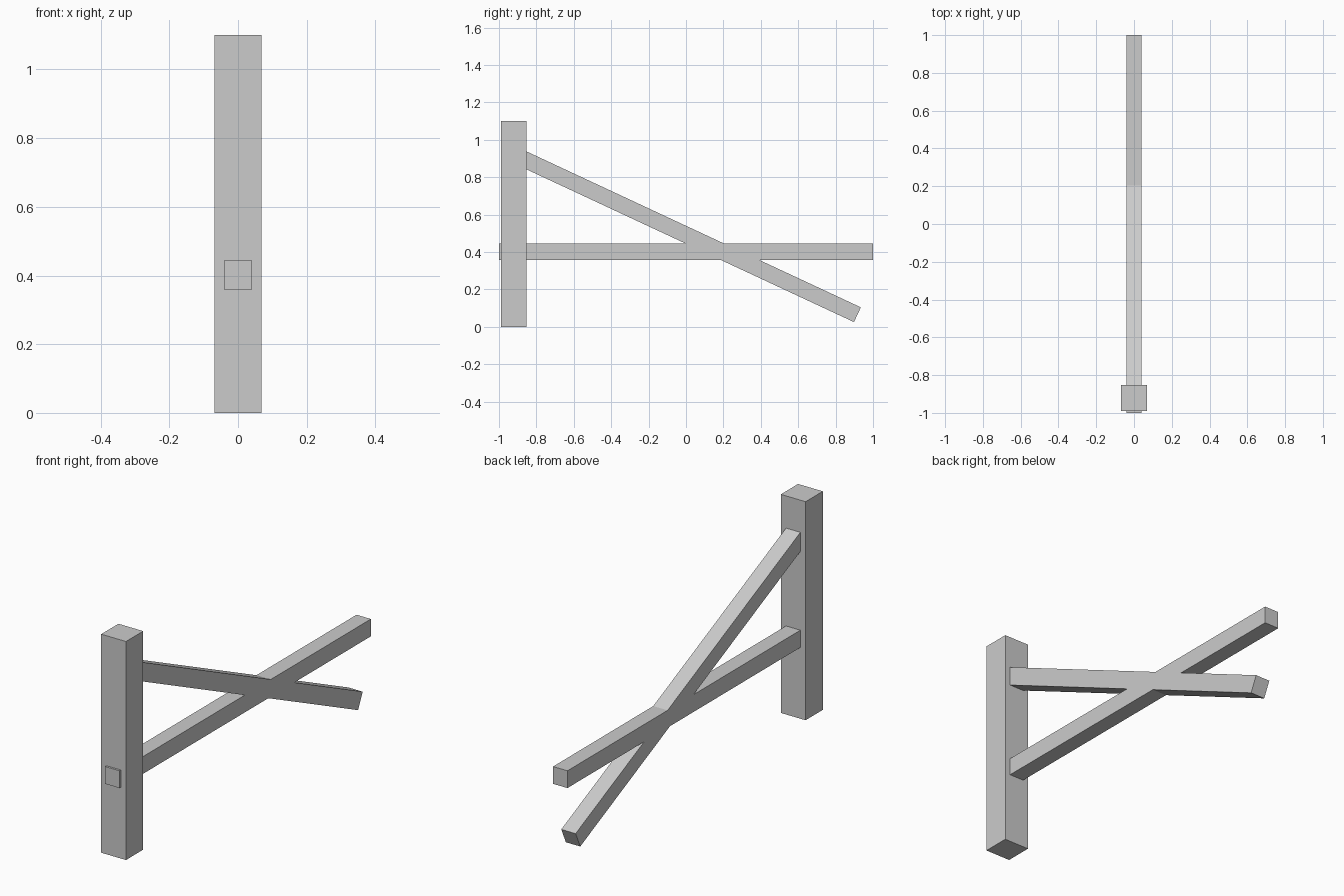
import bpy
import math

if "Cube" in bpy.data.objects:
    bpy.data.objects.remove(bpy.data.objects["Cube"])

grey = bpy.data.materials.new("plain_grey")
grey.diffuse_color = (0.6, 0.6, 0.6, 1)
grey.use_nodes = True
grey.node_tree.nodes["Principled BSDF"].inputs["Base Color"].default_value = grey.diffuse_color


def beam(name, centre, size, tilt=0.0):
    """Square-edged timber, optionally tilted about the x axis."""
    bpy.ops.mesh.primitive_cube_add(size=1, location=centre)
    ob = bpy.context.object
    ob.name = name
    ob.scale = size
    bpy.ops.object.transform_apply(location=False, rotation=False, scale=True)
    ob.rotation_euler.x = tilt
    ob.data.materials.append(grey)
    return ob


# Upright post at the front
beam("post", (0, -0.921, 0.55), (0.138, 0.137, 1.10))

# Level rail, its front end just poking through the post
beam("rail", (0, 0, 0.402), (0.08, 2.0, 0.087))

# Sloping brace, starting inside the post and crossing the rail
tilt = math.radians(-25)
length = 2.0
end_y, end_z = 0.9165, 0.065
beam("brace",
     (0, end_y - length / 2 * math.cos(tilt), end_z - length / 2 * math.sin(tilt)),
     (0.08, length, 0.087), tilt)
